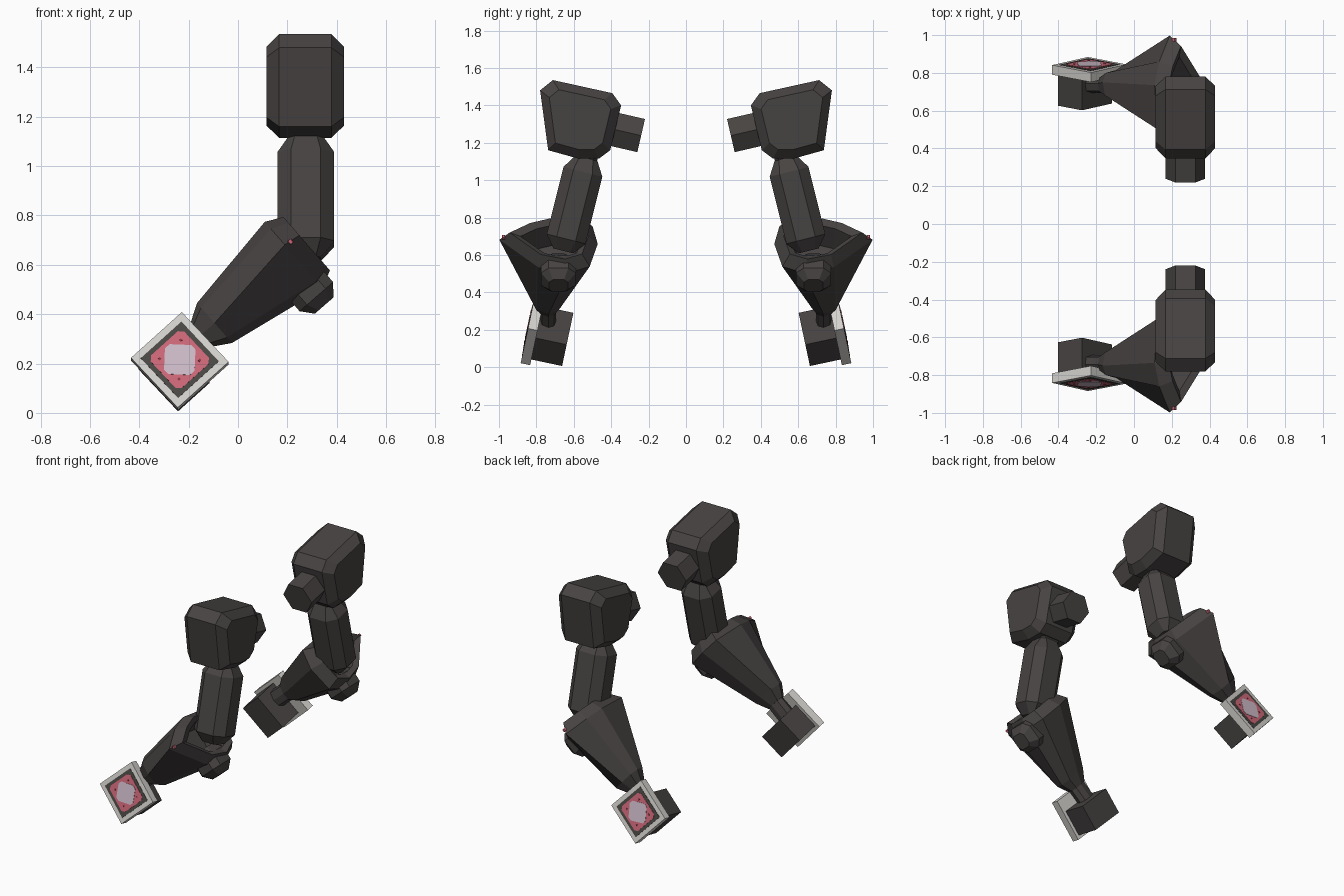
import bpy, bmesh, math
from mathutils import Matrix, Vector

if "Cube" in bpy.data.objects:
    bpy.data.objects.remove(bpy.data.objects["Cube"])


def material(name, r, g, b):
    m = bpy.data.materials.new(name)
    m.diffuse_color = (r, g, b, 1)
    m.use_nodes = True
    m.node_tree.nodes["Principled BSDF"].inputs["Base Color"].default_value = m.diffuse_color
    return m


DARK = material("dark grey", 0.062, 0.056, 0.054)
WHITE = material("off white", 0.68, 0.66, 0.63)
FRAME = material("frame grey", 0.07, 0.066, 0.06)
PINK = material("pink", 0.62, 0.14, 0.19)
LILAC = material("pale lilac", 0.62, 0.50, 0.58)
MAROON = material("maroon", 0.25, 0.04, 0.06)


def loft(name, rings, mat, matrix=Matrix()):
    """Skin a list of equal rings, cap both ends and mirror to the other arm."""
    bm = bmesh.new()
    loops = [[bm.verts.new(matrix @ Vector(p)) for p in ring] for ring in rings]
    n = len(loops[0])
    for a, b in zip(loops, loops[1:]):
        for i in range(n):
            j = (i + 1) % n
            bm.faces.new((a[i], a[j], b[j], b[i]))
    bm.faces.new(loops[0])
    bm.faces.new(loops[-1])
    bmesh.ops.recalc_face_normals(bm, faces=bm.faces)
    me = bpy.data.meshes.new(name)
    bm.to_mesh(me)
    bm.free()
    me.materials.append(mat)
    ob = bpy.data.objects.new(name, me)
    bpy.context.collection.objects.link(ob)
    mod = ob.modifiers.new("other_arm", 'MIRROR')
    mod.use_axis = (False, True, False)
    mod.use_mirror_merge = False
    return ob


def octagon(hx, hy, cut):
    """Rectangle with chamfered corners."""
    a, b = hx - cut, hy - cut
    return [(hx, -b), (hx, b), (a, hy), (-a, hy), (-hx, b), (-hx, -b), (-a, -hy), (a, -hy)]


def frame(loc, tilt=0, swing=0):
    return (Matrix.Translation(loc) @ Matrix.Rotation(math.radians(tilt), 4, 'X')
            @ Matrix.Rotation(math.radians(-swing), 4, 'Y'))


def stack(name, sections, mat, matrix):
    """Chamfered sections (half x, half y, cut, z) stacked along local z."""
    loft(name, [[(x, y, z) for x, y in octagon(hx, hy, c)] for hx, hy, c, z in sections],
         mat, matrix)


def scaled(ring, k, cx, cy):
    return [(cx + (x - cx) * k, cy + (y - cy) * k) for x, y in ring]


# Shoulder block: slanted side profile with chamfered ends
side = [(-0.78, 1.48), (-0.712, 1.535), (-0.394, 1.465), (-0.347, 1.40),
        (-0.405, 1.16), (-0.465, 1.115), (-0.575, 1.115), (-0.737, 1.16)]
loft("shoulder", [[(x, y, z) for y, z in scaled(side, k, -0.575, 1.32)]
                  for x, k in ((0.115, 0.76), (0.167, 1), (0.378, 1), (0.43, 0.76))], DARK)

# Hexagonal shoulder peg
peg = [(0.105 * math.cos(i * math.pi / 3), 0.105 * math.sin(i * math.pi / 3)) for i in range(6)]
loft("shoulder_peg", [[(x, y, z) for x, z in peg] for y in (-0.1, 0.15)], DARK,
     frame((0.272, -0.386, 1.272), -13))

# Upper arm with its neck
arm = frame((0.275, -0.596, 0.865), -14)
stack("upper_arm", [(0.06, 0.055, 0.02, -0.25), (0.115, 0.107, 0.055, -0.185),
                    (0.115, 0.107, 0.055, 0.185), (0.06, 0.055, 0.02, 0.27)], DARK, arm)
stack("neck", [(0.05, 0.05, 0.015, 0.22), (0.07, 0.06, 0.02, 0.27),
               (0.07, 0.06, 0.02, 0.34)], DARK, arm)

# Elbow knob
stack("elbow", [(0.05, 0.05, 0.02, -0.093), (0.09, 0.093, 0.04, -0.045),
                (0.09, 0.093, 0.04, 0.045), (0.05, 0.05, 0.02, 0.093)], DARK,
      frame((0.288, -0.682, 0.505), 0, 41))

# Forearm: flared hollow cuff, sections given as (y, across) along the arm
cuff = [(-0.998, 0.39), (-0.86, 0.475), (-0.735, 0.513), (-0.50, 0.487),
        (-0.472, 0.36), (-0.515, 0.20), (-0.63, 0.155), (-0.79, 0.195)]
wrist = [(-0.815, 0.337), (-0.80, 0.42), (-0.75, 0.445), (-0.68, 0.425),
         (-0.66, 0.337), (-0.68, 0.26), (-0.735, 0.23), (-0.80, 0.26)]
sections = [(0.095, scaled(wrist, 0.6, -0.735, 0.337)), (0.167, wrist), (0.59, cuff),
            (0.66, scaled(cuff, 0.8, -0.72, 0.34)), (0.64, scaled(cuff, 0.62, -0.70, 0.34)),
            (0.5, scaled(cuff, 0.5, -0.70, 0.34))]
limb = frame((0, 0, 0), 0, 41)
loft("forearm", [[(u, y, v) for y, v in ring] for u, ring in sections], DARK, limb)

# Wrist joint between forearm and hand
loft("wrist", [[(u, y, v) for y, v in scaled(wrist, 0.55, -0.735, 0.335)]
               for u in (-0.02, 0.13)], DARK, limb)

# Hand block, with the square plate on its outer face
hand = frame((-0.236, -0.843, 0.215), -12, 42.6)


def slab(name, outline, y0, y1, mat):
    loft(name, [[(x, y, z) for x, z in outline] for y in (y0, y1)], mat, hand)


def square(h, cx=0, cz=0):
    return [(cx - h, cz - h), (cx + h, cz - h), (cx + h, cz + h), (cx - h, cz + h)]


slab("hand", [(-0.118, -0.118), (0.055, -0.118), (0.055, 0.118), (-0.118, 0.118)],
     0.05, 0.22, DARK)
slab("hand_plate", square(0.14), 0, 0.052, WHITE)

# Coloured layers on the plate
slab("plate_frame", square(0.112), 0.001, -0.002, FRAME)
slab("plate_panel", octagon(0.092, 0.092, 0.018), 0, -0.004, PINK)
turn = math.sqrt(0.5)
patch = [((x - z) * turn, (x + z) * turn) for x, z in octagon(0.062, 0.062, 0.018)]
slab("plate_centre", patch, 0, -0.006, LILAC)
for i, (x, z) in enumerate(((1, 1), (1, -1), (-1, 1), (-1, -1))):
    slab(f"plate_rivet_{i + 1}", square(0.005, 0.057 * x, 0.057 * z), 0, -0.006, MAROON)

# Small pink light on the cuff ridge
stack("cuff_light", [(0.009, 0.009, 0.003, -0.009), (0.009, 0.009, 0.003, 0.009)], PINK,
      frame((0.213, -0.976, 0.694), 0, 41))
